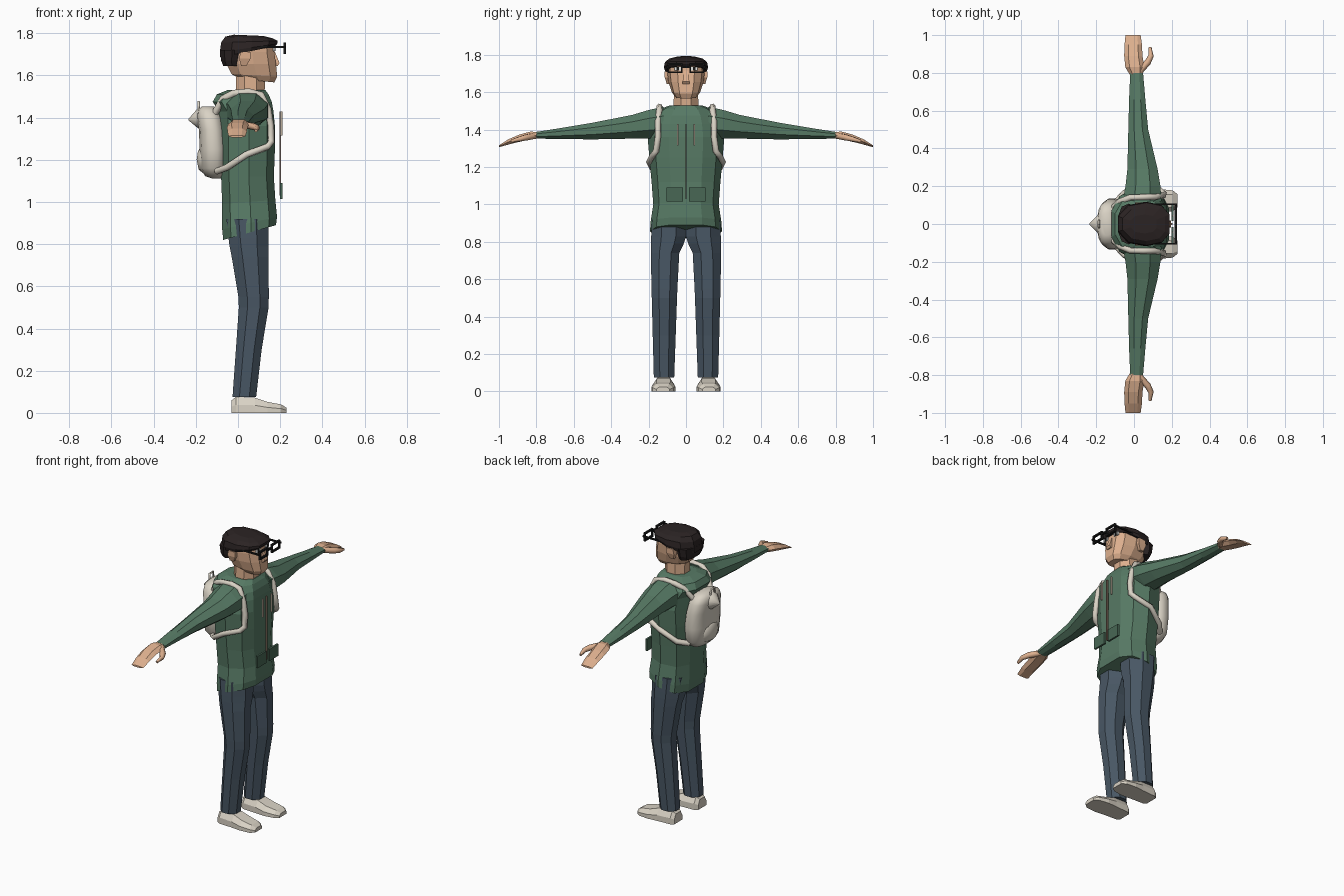
import bpy, bmesh, math

def material(name, r, g, b):
    m = bpy.data.materials.new(name)
    m.diffuse_color = (r, g, b, 1)
    return m

GREEN = material("jacket_green", 0.095, 0.195, 0.13)
DARKGREEN = material("pocket_green", 0.065, 0.135, 0.09)
SKIN = material("skin", 0.72, 0.43, 0.27)
DENIM = material("trouser_blue", 0.066, 0.095, 0.128)
CREAM = material("cream", 0.70, 0.65, 0.56)
HAIR = material("hair_dark", 0.024, 0.017, 0.017)
BLACK = material("frame_black", 0.008, 0.008, 0.008)
BEIGE = material("cord_beige", 0.50, 0.42, 0.33)
ZIP = material("zip_brown", 0.22, 0.15, 0.11)
WHITE = material("eye_white", 0.8, 0.8, 0.78)

# cross-sections in a unit square
def ngon(n, power=1.0):
    pts = []
    for i in range(n):
        a = 2 * math.pi * (i + 0.5) / n
        c, s = math.cos(a), math.sin(a)
        pts.append((math.copysign(abs(c) ** power, c), math.copysign(abs(s) ** power, s)))
    mx = max(abs(p[0]) for p in pts)
    my = max(abs(p[1]) for p in pts)
    return [(u / mx, v / my) for u, v in pts]

BODY = [(1, 0), (1, .45), (.72, .82), (.05, 1), (-.7, .85), (-1, .4),
        (-1, -.4), (-.7, -.85), (.05, -1), (.72, -.82), (1, -.45)]
HEAD = [(1, .45), (.7, .85), (.1, 1), (-.6, .85), (-1, .35),
        (-1, -.35), (-.6, -.85), (.1, -1), (.7, -.85), (1, -.45)]
OCT = ngon(8)
HEX = [(1, 0), (.55, 1), (-.55, 1), (-1, 0), (-.55, -1), (.55, -1)]
SHOE = [(1, -1), (1, 0), (.6, 1), (-.6, 1), (-1, 0), (-1, -1)]
BOX = [(1, 1), (-1, 1), (-1, -1), (1, -1)]

# place a section: axis position, two ranges, optional tilt of the axis
def ring(axis, sec, t, a0, a1, b0, b1, tilt=0):
    out = []
    for u, v in sec:
        a = (a0 + a1) / 2 + u * (a1 - a0) / 2
        b = (b0 + b1) / 2 + v * (b1 - b0) / 2
        w = t + tilt * u
        out.append({'x': (w, a, b), 'y': (a, w, b), 'z': (a, b, w)}[axis])
    return out

def loft(name, axis, sec, rows, mat, side=1, smooth=False):
    bm = bmesh.new()
    loops = [[bm.verts.new((x, y * side, z)) for x, y, z in ring(axis, sec, *r)] for r in rows]
    n = len(sec)
    for a, b in zip(loops, loops[1:]):
        for i in range(n):
            bm.faces.new((a[i], a[(i + 1) % n], b[(i + 1) % n], b[i]))
    bm.faces.new(loops[0])
    bm.faces.new(loops[-1])
    bmesh.ops.recalc_face_normals(bm, faces=bm.faces)
    me = bpy.data.meshes.new(name)
    bm.to_mesh(me)
    bm.free()
    me.materials.append(mat)
    if smooth:
        me.polygons.foreach_set("use_smooth", [True] * len(me.polygons))
    ob = bpy.data.objects.new(name, me)
    bpy.context.collection.objects.link(ob)
    return ob

def box(name, x0, x1, y0, y1, z0, z1, mat, side=1):
    return loft(name, 'z', BOX, [(z0, x0, x1, y0, y1), (z1, x0, x1, y0, y1)], mat, side)

def tube(name, pts, r, mat, side=1, taper=None):
    cu = bpy.data.curves.new(name, 'CURVE')
    cu.dimensions = '3D'
    cu.bevel_depth = r
    cu.bevel_resolution = 1
    cu.use_fill_caps = True
    sp = cu.splines.new('POLY')
    sp.points.add(len(pts) - 1)
    for i, (x, y, z) in enumerate(pts):
        sp.points[i].co = (x, y * side, z, 1)
        sp.points[i].radius = taper[i] if taper else 1
    cu.materials.append(mat)
    ob = bpy.data.objects.new(name, cu)
    bpy.context.collection.objects.link(ob)
    return ob

def sym(rows):  # rows of (z, x0, x1, half width, tilt)
    return [(z, x0, x1, -h, h, t) for z, x0, x1, h, t in rows]

# jacket body with sloping hem and bulky hood at the back
loft("jacket", 'z', BODY, sym([
    (.855, -.07, .18, .192, .035), (.90, -.075, .185, .19, .03), (1.0, -.075, .177, .175, .01),
    (1.12, -.08, .17, .184, 0), (1.25, -.085, .175, .196, 0), (1.36, -.085, .175, .205, 0),
    (1.43, -.09, .168, .19, 0), (1.475, -.12, .16, .172, 0), (1.51, -.10, .145, .14, 0),
    (1.53, -.05, .13, .085, 0)]), GREEN)

# neck, head, nose, hair
loft("neck", 'z', OCT, sym([(1.50, -.01, .125, .068, 0), (1.60, -.01, .13, .064, 0)]), SKIN)
loft("head", 'z', HEAD, sym([
    (1.575, .01, .172, .056, -.008), (1.60, -.03, .186, .076, -.006), (1.655, -.055, .18, .094, 0),
    (1.71, -.06, .172, .1, 0), (1.755, -.055, .168, .098, 0)]), SKIN)
loft("nose", 'z', BOX, [(1.645, .15, .188, -.018, .018), (1.658, .15, .197, -.018, .018),
                        (1.715, .15, .174, -.009, .009)], SKIN)
loft("hair", 'z', HEAD, sym([
    (1.712, -.086, .176, .112, .026), (1.73, -.086, .186, .118, .02), (1.76, -.08, .188, .113, .004),
    (1.78, -.06, .165, .09, -.004), (1.79, -.02, .12, .05, -.003)]), HAIR)
loft("hair_back", 'z', HEAD, sym([(1.645, -.07, .005, .09, 0), (1.67, -.08, .01, .1, 0),
                                  (1.72, -.086, .02, .108, 0)]), HAIR)

# jacket front details
box("zip", .196, .205, -.004, .004, 1.03, 1.43, ZIP)

for s, tag in ((1, "left"), (-1, "right")):
    # sleeve, hand and thumb
    loft("sleeve_" + tag, 'y', OCT, [
        (.12, -.06, .145, 1.355, 1.522), (.20, -.045, .14, 1.352, 1.505),
        (.29, -.035, .125, 1.352, 1.478), (.50, -.03, .075, 1.348, 1.437),
        (.66, -.026, .06, 1.35, 1.41), (.80, -.02, .048, 1.352, 1.388)], GREEN, s)
    loft("hand_" + tag, 'y', HEX, [
        (.78, -.016, .044, 1.354, 1.385), (.83, -.046, .055, 1.348, 1.39),
        (.89, -.052, .045, 1.335, 1.374), (.95, -.05, .042, 1.32, 1.348),
        (1.0, -.045, .035, 1.306, 1.316)], SKIN, s)
    tube("thumb_" + tag, [(.03, .81, 1.367), (.072, .855, 1.358), (.09, .89, 1.35), (.085, .935, 1.338)],
         .016, SKIN, s, (1.1, 1.1, .9, .5))
    # trouser leg
    loft("leg_" + tag, 'z', OCT, [
        (.075, -.026, .086, .063, .172), (.30, -.01, .112, .055, .178), (.50, .004, .145, .048, .183),
        (.55, .002, .146, .046, .185), (.74, -.03, .145, .036, .187), (.79, -.04, .145, .012, .187),
        (.83, -.045, .145, 0, .186), (.92, -.055, .145, 0, .182)], DENIM, s)
    # shoe
    loft("shoe_" + tag, 'x', SHOE, [
        (-.03, .08, .16, 0, .06), (-.01, .066, .173, 0, .076), (.08, .062, .178, 0, .072),
        (.14, .057, .184, 0, .052), (.205, .068, .178, 0, .04), (.23, .088, .158, 0, .024)], CREAM, s)
    # ear and eye
    loft("ear_" + tag, 'z', BOX, [(1.645, .015, .04, .085, .103), (1.68, .005, .06, .085, .114),
                                  (1.712, .012, .06, .085, .114)], SKIN, s)
    box("eye_" + tag, .165, .175, .026, .062, 1.716, 1.736, WHITE, s)
    box("pupil_" + tag, .168, .177, .038, .052, 1.716, 1.736, BLACK, s)
    # glasses: square rim, bridge half and temple arm
    for part, y0, y1, z0, z1 in (("top", .018, .1, 1.745, 1.755), ("bottom", .018, .1, 1.702, 1.712),
                                 ("inner", .018, .027, 1.712, 1.745), ("outer", .091, .1, 1.712, 1.745),
                                 ("bridge", 0, .018, 1.73, 1.74)):
        box("rim_%s_%s" % (part, tag), .215, .228, y0, y1, z0, z1, BLACK, s)
    box("temple_" + tag, .04, .228, .1, .108, 1.73, 1.74, BLACK, s)
    # drawstring and pocket
    box("drawstring_" + tag, .2, .21, .04, .047, 1.315, 1.43, BEIGE, s)
    box("pocket_" + tag, .198, .21, .016, .105, 1.015, 1.09, DARKGREEN, s)
    # backpack shoulder strap
    tube("strap_" + tag, [(-.11, .085, 1.42), (-.07, .12, 1.49), (-.02, .14, 1.515), (.05, .142, 1.522),
                          (.11, .142, 1.508), (.142, .15, 1.44), (.155, .15, 1.36), (.158, .16, 1.285),
                          (.14, .178, 1.262), (.04, .197, 1.225), (-.05, .165, 1.165), (-.1, .11, 1.145)],
         .017, CREAM, s)

# backpack with lower pouch, pointed flap and carry loop
loft("backpack", 'z', ngon(16, .8), sym([
    (1.112, -.125, -.075, .05, 0), (1.122, -.155, -.06, .09, 0), (1.16, -.178, -.052, .124, 0),
    (1.25, -.182, -.05, .135, 0), (1.34, -.185, -.06, .13, 0), (1.40, -.195, -.072, .118, 0),
    (1.435, -.192, -.09, .098, 0), (1.453, -.17, -.115, .06, 0)]), CREAM, smooth=True)
loft("pouch", 'z', ngon(12), sym([
    (1.135, -.165, -.12, .04, 0), (1.155, -.187, -.11, .075, 0), (1.20, -.196, -.11, .085, 0),
    (1.24, -.19, -.11, .075, 0), (1.265, -.175, -.12, .04, 0)]), CREAM, smooth=True)
loft("flap_point", 'x', ngon(12), [(-.235, -.004, .004, 1.387, 1.393), (-.19, -.05, .05, 1.35, 1.445),
                                   (-.15, -.065, .065, 1.34, 1.45)], CREAM, smooth=True)
tube("carry_loop", [(-.185, -.02, 1.43), (-.187, -.018, 1.475), (-.187, .018, 1.475), (-.185, .02, 1.43)],
     .006, CREAM)
